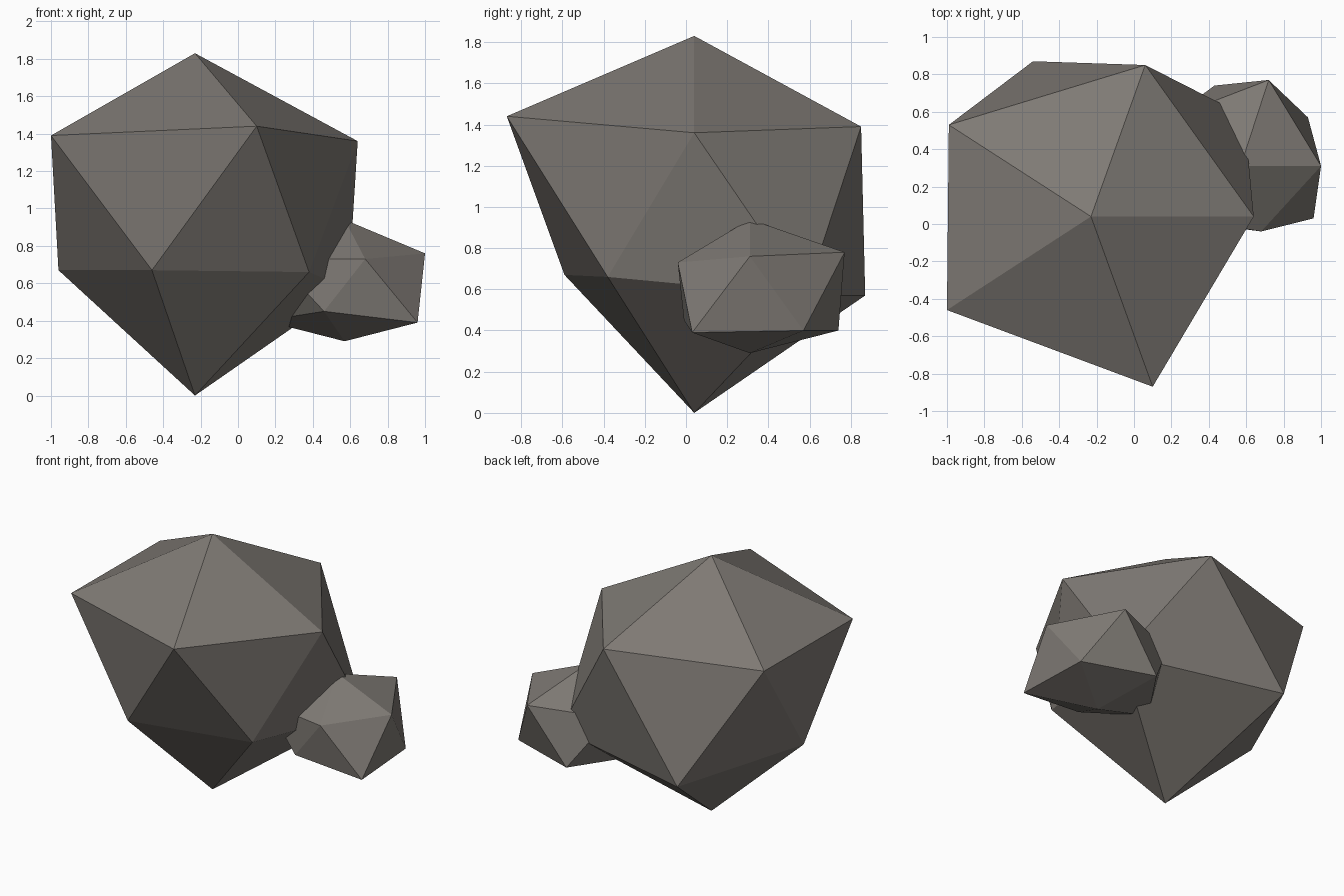
import bpy
import bmesh

default_cube = bpy.data.objects.get("Cube")
if default_cube:
    bpy.data.objects.remove(default_cube, do_unlink=True)


def make_material(name, colour):
    material = bpy.data.materials.new(name)
    material.use_nodes = True
    material.diffuse_color = colour
    material.node_tree.nodes["Principled BSDF"].inputs["Base Color"].default_value = colour
    return material


def make_rock(name, top, bottom, upper_ring, lower_ring, material):
    """Twenty-sided stone: two tips joined by two staggered rings of corners."""
    bm = bmesh.new()
    tip, base = bm.verts.new(top), bm.verts.new(bottom)
    upper = [bm.verts.new(point) for point in upper_ring]
    lower = [bm.verts.new(point) for point in lower_ring]
    count = len(upper)
    for i in range(count):
        j = (i + 1) % count
        bm.faces.new((tip, upper[i], upper[j]))
        bm.faces.new((upper[i], lower[i], upper[j]))
        bm.faces.new((lower[i], lower[j], upper[j]))
        bm.faces.new((base, lower[j], lower[i]))
    bmesh.ops.recalc_face_normals(bm, faces=bm.faces)
    mesh = bpy.data.meshes.new(name)
    bm.to_mesh(mesh)
    bm.free()
    mesh.materials.append(material)
    rock = bpy.data.objects.new(name, mesh)
    bpy.context.collection.objects.link(rock)
    return rock


stone_grey = make_material("warm grey stone", (0.21, 0.193, 0.175, 1.0))

# Large boulder, rings run anticlockwise from +x
make_rock(
    "large_rock",
    top=(-0.23, 0.04, 1.83),
    bottom=(-0.23, 0.04, 0),
    upper_ring=[(0.64, 0.04, 1.36), (0.06, 0.85, 1.39), (-0.99, 0.53, 1.39),
                (-1, -0.46, 1.39), (0.1, -0.87, 1.44)],
    lower_ring=[(0.59, 0.58, 0.57), (-0.54, 0.87, 0.57), (-0.96, 0.04, 0.67),
                (-0.46, -0.59, 0.67), (0.38, -0.38, 0.66)],
    material=stone_grey,
)

# Small stone sunk into the side of the boulder
make_rock(
    "small_rock",
    top=(0.57, 0.31, 0.94),
    bottom=(0.57, 0.31, 0.29),
    upper_ring=[(1, 0.31, 0.76), (0.72, 0.77, 0.78), (0.2, 0.57, 0.75),
                (0.2, 0.04, 0.73), (0.68, -0.04, 0.73)],
    lower_ring=[(0.93, 0.57, 0.4), (0.43, 0.74, 0.4), (0.14, 0.31, 0.4),
                (0.46, -0.01, 0.45), (0.96, 0.03, 0.39)],
    material=stone_grey,
)
